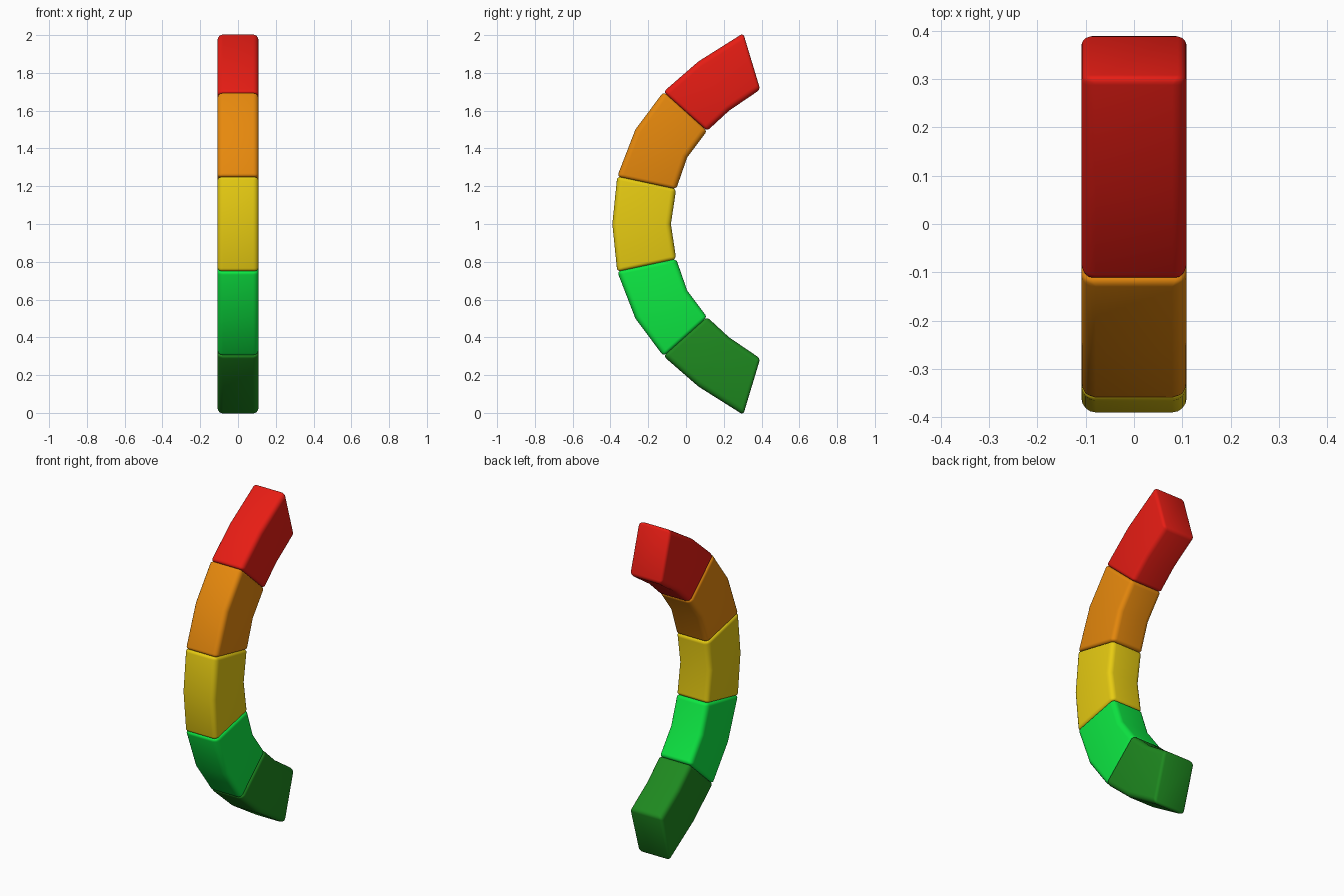
import bpy, bmesh

if "Cube" in bpy.data.objects:
    bpy.data.objects.remove(bpy.data.objects["Cube"])

HALF_WIDTH = 0.109

# Upper half of the arc, from the middle to the tip: (y, z) on outer and inner side
outer = [(-0.39, 1.0), (-0.364, 1.252), (-0.268, 1.5), (-0.119, 1.70), (0.065, 1.86), (0.303, 2.01)]
inner = [(-0.08, 1.0), (-0.052, 1.185), (0.006, 1.352), (0.112, 1.493), (0.228, 1.60), (0.393, 1.712)]


def mirrored(points):
    """Full arc from bottom tip to top tip, mirrored about z = 1."""
    return [(y, 2 - z) for y, z in reversed(points[1:])] + points


outer, inner = mirrored(outer), mirrored(inner)


def segment(name, first, colour):
    """One arc block made of three rings, with rounded edges."""
    bm = bmesh.new()
    rings = []
    for i in range(first, first + 3):
        corners = [(-HALF_WIDTH, outer[i]), (HALF_WIDTH, outer[i]),
                   (HALF_WIDTH, inner[i]), (-HALF_WIDTH, inner[i])]
        rings.append([bm.verts.new((x, p[0], p[1])) for x, p in corners])
    for a, b in zip(rings, rings[1:]):
        for k in range(4):
            n = (k + 1) % 4
            bm.faces.new((a[k], a[n], b[n], b[k]))
    bm.faces.new(rings[0][::-1])
    bm.faces.new(rings[2])
    bmesh.ops.recalc_face_normals(bm, faces=bm.faces)

    # Long edges get the full rounding, end edges a tighter one, the middle ring none
    weight = bm.edges.layers.float.new("bevel_weight_edge")
    for e in bm.edges:
        homes = [next(i for i, r in enumerate(rings) if v in r) for v in e.verts]
        if homes[0] != homes[1]:
            e[weight] = 1.0
        elif homes[0] != 1:
            e[weight] = 0.6

    mesh = bpy.data.meshes.new(name)
    bm.to_mesh(mesh)
    bm.free()
    obj = bpy.data.objects.new(name, mesh)
    bpy.context.collection.objects.link(obj)
    mat = bpy.data.materials.new(name + "_colour")
    mat.diffuse_color = (*colour, 1)
    mat.use_nodes = True
    mat.node_tree.nodes["Principled BSDF"].inputs["Base Color"].default_value = mat.diffuse_color
    mesh.materials.append(mat)

    bevel = obj.modifiers.new("rounding", 'BEVEL')
    bevel.limit_method = 'WEIGHT'
    bevel.width = 0.03
    bevel.segments = 4
    bpy.ops.object.select_all(action='DESELECT')
    obj.select_set(True)
    bpy.context.view_layer.objects.active = obj
    bpy.ops.object.modifier_apply(modifier=bevel.name)
    bpy.ops.object.shade_smooth_by_angle(angle=0.7)


# Five coloured blocks, bottom to top
segment("dark_green_segment", 0, (0.013, 0.25, 0.014))
segment("light_green_segment", 2, (0.004, 0.8, 0.055))
segment("yellow_segment", 4, (0.8, 0.6, 0.006))
segment("orange_segment", 6, (0.8, 0.25, 0.004))
segment("red_segment", 8, (0.8, 0.012, 0.007))
